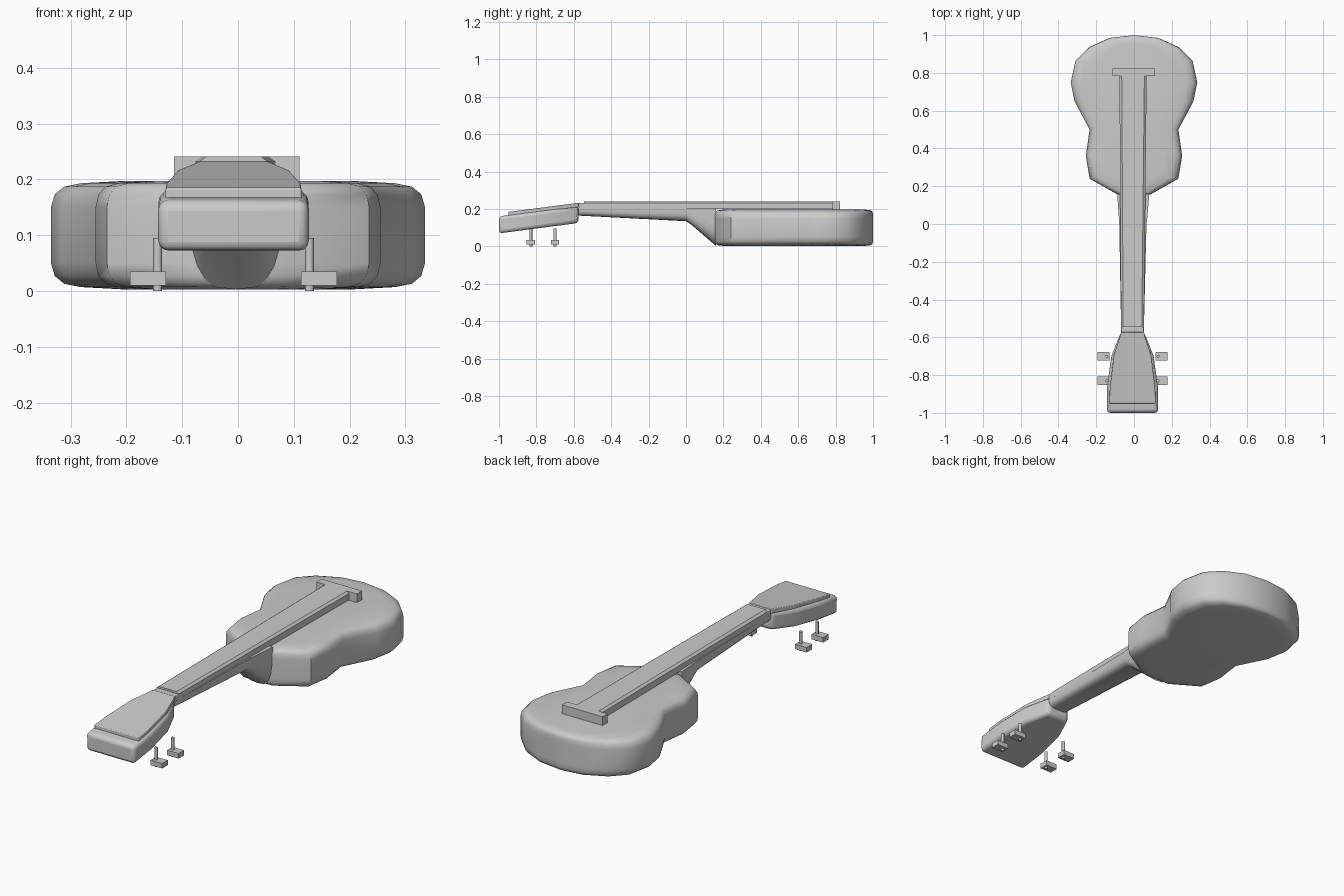
import bpy, bmesh, math
from mathutils import Vector

cube = bpy.data.objects.get("Cube")
if cube:
    bpy.data.objects.remove(cube)

grey = bpy.data.materials.new("plain grey")
grey.use_nodes = True
COLOR = (0.6, 0.6, 0.6, 1)
grey.diffuse_color = COLOR
grey.node_tree.nodes["Principled BSDF"].inputs["Base Color"].default_value = COLOR

CX = -0.008  # centre line of the neck and head


def finish(name, bm, smooth=None, bevel=0):
    bmesh.ops.recalc_face_normals(bm, faces=bm.faces[:])
    mesh = bpy.data.meshes.new(name)
    bm.to_mesh(mesh)
    bm.free()
    mesh.materials.append(grey)
    ob = bpy.data.objects.new(name, mesh)
    bpy.context.collection.objects.link(ob)
    if bevel:
        mod = ob.modifiers.new("soft edges", 'BEVEL')
        mod.width, mod.segments = bevel, 3
        mod.limit_method = 'ANGLE'
    if smooth:
        bpy.ops.object.select_all(action='DESELECT')
        ob.select_set(True)
        bpy.context.view_layer.objects.active = ob
        bpy.ops.object.shade_smooth_by_angle(angle=math.radians(smooth))
    return ob


def loft(name, rings, **kw):
    """Skin a list of equal-length closed rings and cap both ends."""
    bm = bmesh.new()
    rows = [[bm.verts.new(p) for p in ring] for ring in rings]
    n = len(rows[0])
    for a, b in zip(rows, rows[1:]):
        for i in range(n):
            j = (i + 1) % n
            bm.faces.new((a[i], a[j], b[j], b[i]))
    bm.faces.new(rows[0])
    bm.faces.new(rows[-1])
    return finish(name, bm, **kw)


def box(name, x, y, z, **kw):
    ring = [(x[0], y[0]), (x[1], y[0]), (x[1], y[1]), (x[0], y[1])]
    return loft(name, [[(*p, h) for p in ring] for h in z], **kw)


# Body: figure-eight outline with softly rounded rims
half = [(0.085, 0.155), (0.235, 0.24), (0.255, 0.36), (0.235, 0.5), (0.315, 0.65),
        (0.335, 0.75), (0.31, 0.865), (0.24, 0.935), (0.13, 0.985)]
outline = half + [(0, 1.0)] + [(-x, y) for x, y in reversed(half)]
rims = [(0.62, 0.9, 0.003), (0.84, 0.97, 0.007), (0.93, 0.99, 0.013), (0.98, 1, 0.027),
        (1, 1, 0.05)]
rims += [(sx, sy, 0.2 - z) for sx, sy, z in reversed(rims)]
loft("body", [[(x * sx, 0.58 + (y - 0.58) * sy, z) for x, y in outline]
              for sx, sy, z in rims], smooth=45)


# Neck and heel: rounded underside, flat top
def neck_ring(y, w, bottom, cx):
    top = 0.206
    arc = []
    for i in range(13):
        a = math.pi * i / 12
        c, s = math.cos(a), math.sin(a)
        arc.append((cx + w * math.copysign(abs(c) ** 0.6, c), y,
                    top - (top - bottom) * s ** 0.6))
    return arc


loft("neck", [neck_ring(-0.575, 0.06, 0.165, CX), neck_ring(0.0, 0.072, 0.135, -0.006),
              neck_ring(0.03, 0.075, 0.115, -0.005), neck_ring(0.16, 0.085, 0.003, -0.004)],
     smooth=40)

# Fingerboard, tapering towards the head, with chamfered top edges
def board_ring(y, w, cx):
    return [(cx - w, y, 0.2), (cx + w, y, 0.2), (cx + w, y, 0.232),
            (cx + w - 0.012, y, 0.241), (cx - w + 0.012, y, 0.241), (cx - w, y, 0.232)]


loft("fingerboard", [board_ring(-0.545, 0.061, CX), board_ring(0.79, 0.072, -0.005)])
box("nut", (CX - 0.06, CX + 0.06), (-0.575, -0.543), (0.195, 0.232), bevel=0.004)
box("bridge", (-0.115, 0.11), (0.783, 0.823), (0.19, 0.241))


# Head: tilted slab that flares towards the tip, with a face plate on top
def tilted(profile, low, high):
    right = [(CX + w, y) for w, y in profile]
    left = [(CX - w, y) for w, y in reversed(profile)]
    return [[(x, y, h + (y + 1) * 0.13) for x, y in right + left] for h in (low, high)]


head = [(0.135, -1.0), (0.134, -0.86), (0.112, -0.7), (0.062, -0.575)]
loft("head", tilted(head, 0.07, 0.161), bevel=0.018, smooth=40)
plate = [(0.122, -0.95), (0.12, -0.87), (0.1, -0.7), (0.061, -0.575)]
loft("head_plate", tilted(plate, 0.155, 0.178), bevel=0.004)

# Tuning pegs: two each side, a pin through a flat button
for side, name in ((-1, "right"), (1, "left")):
    for row, y in (("front", -0.83), ("rear", -0.7)):
        bm = bmesh.new()
        bmesh.ops.create_cone(bm, cap_ends=True, segments=12, radius1=0.008,
                              radius2=0.008, depth=0.095)
        bmesh.ops.translate(bm, vec=Vector((CX + side * 0.136, y, 0.0475)), verts=bm.verts[:])
        finish(f"{name}_{row}_peg_pin", bm, smooth=40)
        xs = sorted((CX + side * 0.121, CX + side * 0.185))
        box(f"{name}_{row}_peg_button", xs, (y - 0.022, y + 0.022), (0.01, 0.035))
